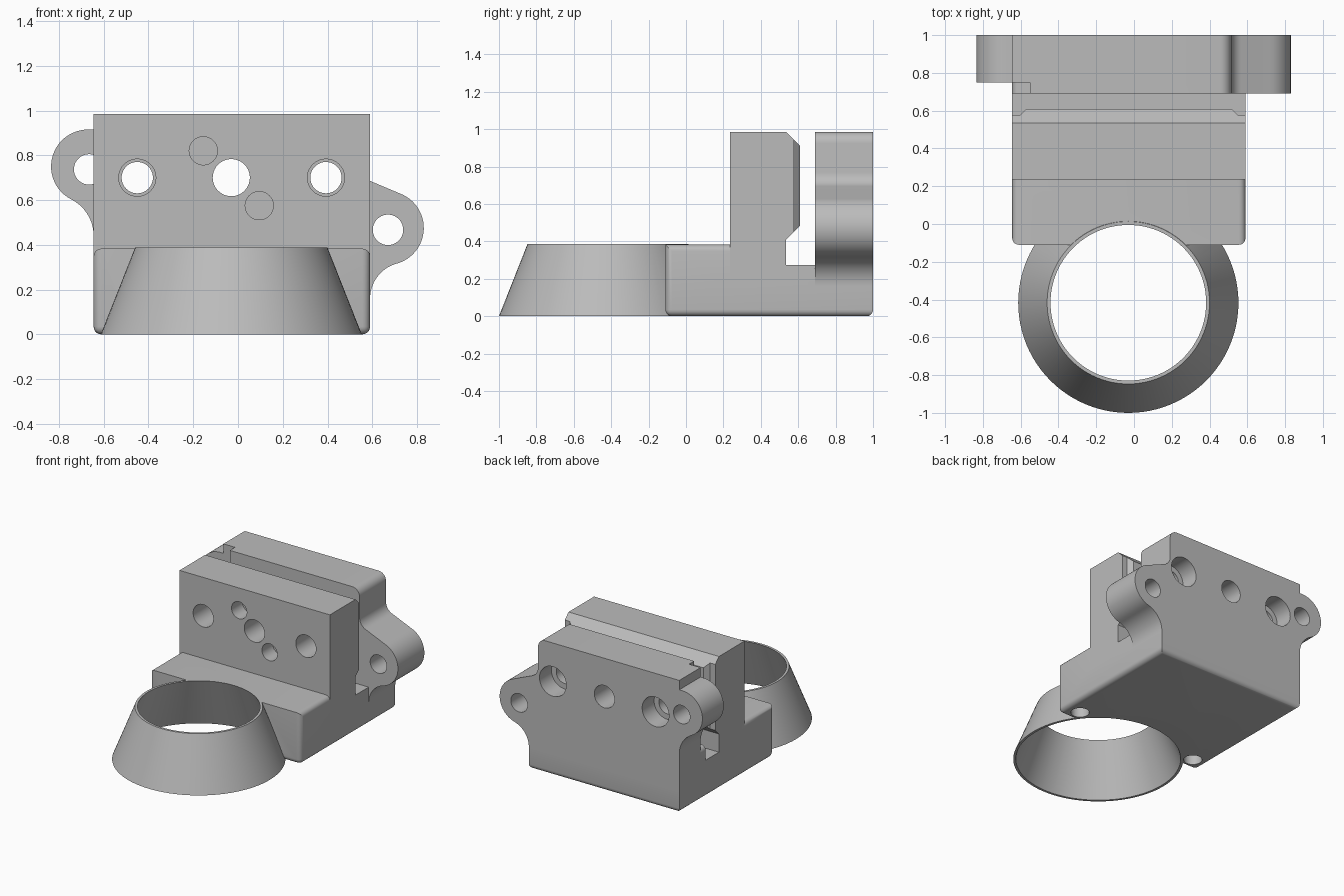
import bpy, bmesh
from math import cos, sin, radians
from mathutils import Vector

cube = bpy.data.objects.get("Cube")
if cube:
    bpy.data.objects.remove(cube, do_unlink=True)

grey = bpy.data.materials.new("plain_grey")
grey.use_nodes = True
grey.diffuse_color = (0.5, 0.5, 0.5, 1)
grey.node_tree.nodes["Principled BSDF"].inputs["Base Color"].default_value = (0.5, 0.5, 0.5, 1)

LEFT, RIGHT, FRONT, BACK, TOP = -0.645, 0.59, -0.11, 1.0, 0.985
MID = -0.03


def finish(name, bm):
    bmesh.ops.recalc_face_normals(bm, faces=bm.faces)
    mesh = bpy.data.meshes.new(name)
    bm.to_mesh(mesh)
    bm.free()
    mesh.materials.append(grey)
    ob = bpy.data.objects.new(name, mesh)
    bpy.context.collection.objects.link(ob)
    return ob


def prism(name, points, axis, lo, hi):
    """Extrude a 2D profile along an axis: x uses (y, z), y uses (x, z), z uses (x, y)."""
    place = {"x": lambda a, b: (lo, a, b), "y": lambda a, b: (a, lo, b), "z": lambda a, b: (a, b, lo)}[axis]
    bm = bmesh.new()
    face = bm.faces.new([bm.verts.new(place(*p)) for p in points])
    top = bmesh.ops.extrude_face_region(bm, geom=[face])["geom"]
    shift = Vector([hi - lo if axis == k else 0 for k in "xyz"])
    bmesh.ops.translate(bm, vec=shift, verts=[v for v in top if isinstance(v, bmesh.types.BMVert)])
    return finish(name, bm)


def box(name, x0, x1, y0, y1, z0, z1):
    return prism(name, [(x0, y0), (x1, y0), (x1, y1), (x0, y1)], "z", z0, z1)


def arc(cx, cz, r, a0, a1, steps=16):
    angles = [radians(a0 + (a1 - a0) * i / steps) for i in range(steps + 1)]
    return [(cx + r * cos(a), cz + r * sin(a)) for a in angles]


def disc(cx, cz, r):
    return arc(cx, cz, r, 0, 360, 40)[:-1]


def cone(name, r0, r1, z0, z1):
    bm = bmesh.new()
    bmesh.ops.create_cone(bm, cap_ends=True, segments=96, radius1=r0, radius2=r1, depth=z1 - z0)
    bmesh.ops.translate(bm, vec=(MID, -0.417, (z0 + z1) / 2), verts=bm.verts)
    return finish(name, bm)


def combine(target, other, operation):
    mod = target.modifiers.new("combine", "BOOLEAN")
    mod.operation, mod.solver, mod.object = operation, "EXACT", other
    bpy.context.view_layer.objects.active = target
    bpy.ops.object.modifier_apply(modifier=mod.name)
    bpy.data.objects.remove(other, do_unlink=True)


# Base block, rounded everywhere but its back upright and back top edges
body = box("mount_body", LEFT, RIGHT, FRONT, BACK, 0, 0.383)
bm = bmesh.new()
bm.from_mesh(body.data)
soft = [e for e in bm.edges
        if not (all(v.co.y > 0.9 for v in e.verts) and any(v.co.z > 0.1 for v in e.verts))
        and not (all(v.co.y < 0 and v.co.z > 0.1 for v in e.verts))]
bmesh.ops.bevel(bm, geom=soft, offset=0.035, segments=5, profile=0.5, affect="EDGES")
bm.to_mesh(body.data)
bm.free()

# Slot behind the front wall
combine(body, box("slot", -1, 1, 0.535, 0.69, 0.275, 0.6), "DIFFERENCE")

# Front wall with its chamfered clamping ridge
wall = prism("front_wall", [(0.235, 0.2), (0.535, 0.2), (0.535, 0.41), (0.61, 0.485),
                            (0.61, 0.91), (0.535, TOP), (0.235, TOP)], "x", LEFT, RIGHT)
for side in (-1, 1):
    mid = (LEFT + RIGHT) / 2
    trim = [(mid + side * d, y) for d, y in ((0.7, 0.578), (0.575, 0.578), (0.54, 0.613), (0.54, 0.65), (0.7, 0.65))]
    combine(wall, prism("ridge_trim", trim, "z", 0.3, 1.1), "DIFFERENCE")
combine(body, wall, "UNION")

# Back wall with the low ear in one profile
outline = ([(LEFT, 0.16), (LEFT, TOP)]
           + arc(0.455, TOP - 0.06, 0.06, 90, 0, 8)
           + arc(0.595, 0.77, 0.08, 180, 250, 8)
           + arc(0.665, 0.475, 0.165, 70, -74.6, 24)
           + arc(0.752, 0.16, 0.162, 105.4, 180))
back = prism("back_wall", outline, "y", 0.69, BACK)
combine(back, box("pocket", -0.9, -0.55, 0.6, 0.75, 0.3, 1.2), "DIFFERENCE")

# High ear on the other end
ear = ([(-0.56, 0.44), (-0.56, 0.915)]
       + arc(-0.67, 0.75, 0.165, 90, 243, 24)
       + arc(-0.828, 0.44, 0.183, 63, 0))
combine(back, prism("high_ear", ear, "y", 0.75, BACK), "UNION")
combine(body, back, "UNION")

# Hollow cone fused to the front
combine(body, cone("cone_shell", 0.583, 0.43, 0, 0.387), "UNION")
combine(body, cone("cone_bore", 0.585, 0.387, -0.05, 0.45), "DIFFERENCE")

# Holes along y: x, z, radius, y start, y end
holes = [(MID, 0.70, 0.083, 0, 1.2),
         (-0.155, 0.82, 0.063, 0, 0.36), (0.095, 0.575, 0.063, 0, 0.36),
         (0.67, 0.467, 0.068, 0.65, 1.2), (-0.665, 0.737, 0.068, 0.65, 1.2)]
for x in (-0.45, 0.393):
    holes += [(x, 0.70, 0.083, 0, 0.65), (x, 0.70, 0.07, 0.65, 1.2), (x, 0.70, 0.11, 0.86, 1.2)]
for x, z, r, y0, y1 in holes:
    combine(body, prism("hole", disc(x, z, r), "y", y0, y1), "DIFFERENCE")

# Blind holes in the underside
for side in (-1, 1):
    combine(body, prism("foot_hole", disc(MID + side * 0.505, -0.01, 0.063), "z", -0.1, 0.12), "DIFFERENCE")

body.data.materials.clear()
body.data.materials.append(grey)
for face in body.data.polygons:
    face.material_index = 0
bpy.ops.object.select_all(action="DESELECT")
body.select_set(True)
bpy.context.view_layer.objects.active = body
bpy.ops.object.shade_smooth_by_angle(angle=radians(30))
